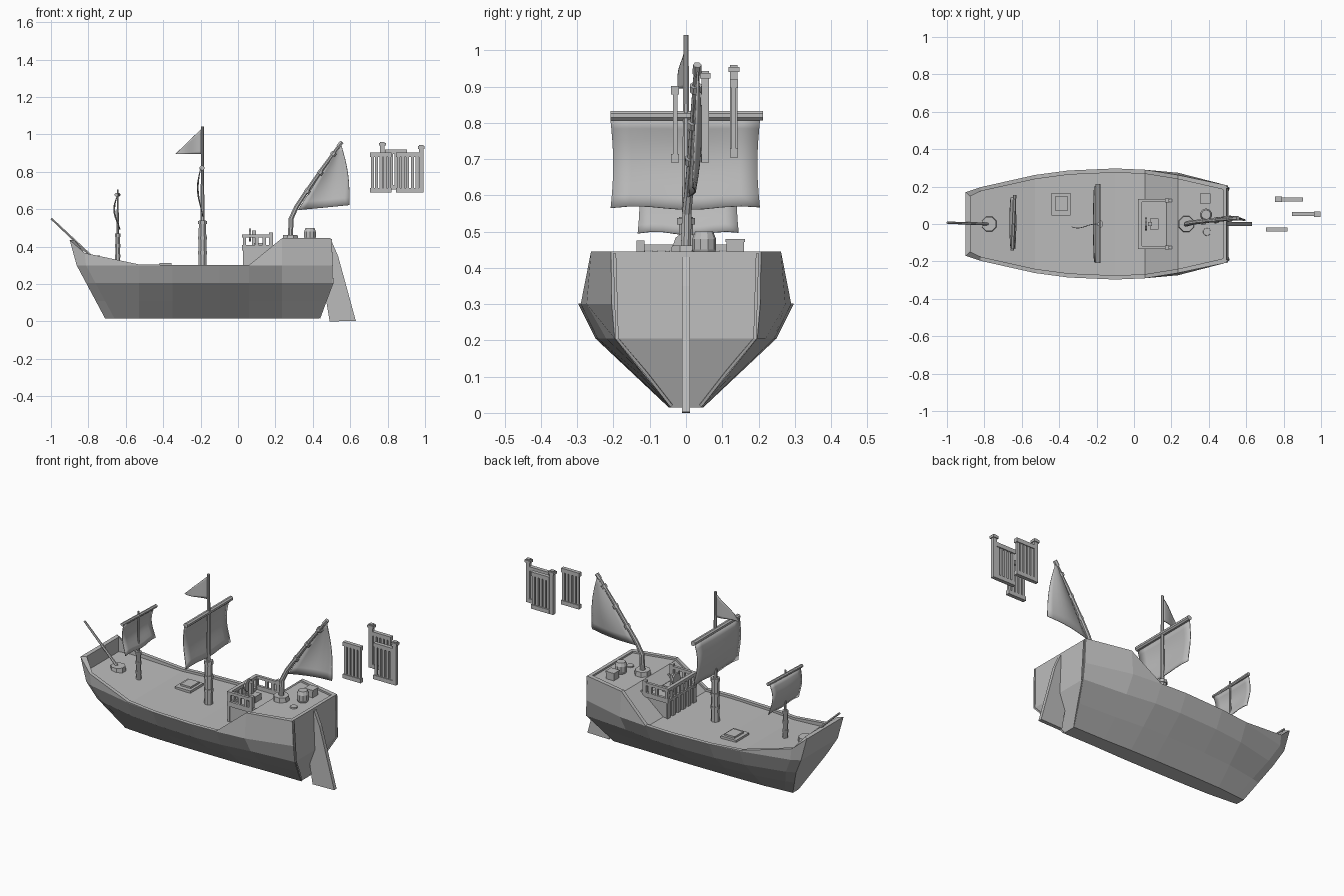
import bpy, bmesh, math
from mathutils import Vector

grey = bpy.data.materials.new("weathered_grey")
grey.diffuse_color = (0.5, 0.5, 0.5, 1)


def make(name, verts, faces, smooth=False):
    me = bpy.data.meshes.new(name)
    me.from_pydata([tuple(v) for v in verts], [], faces)
    bm = bmesh.new()
    bm.from_mesh(me)
    bmesh.ops.recalc_face_normals(bm, faces=bm.faces)
    bm.to_mesh(me)
    bm.free()
    me.materials.append(grey)
    ob = bpy.data.objects.new(name, me)
    bpy.context.collection.objects.link(ob)
    if smooth:
        me.shade_smooth()
    return ob


def box(name, x0, x1, y0, y1, z0, z1):
    v = [(x, y, z) for x in (x0, x1) for y in (y0, y1) for z in (z0, z1)]
    return make(name, v, [(0, 1, 3, 2), (4, 6, 7, 5), (0, 4, 5, 1),
                          (2, 3, 7, 6), (0, 2, 6, 4), (1, 5, 7, 3)])


def tube(name, path, n=8):
    """Round pole through (x, y, z, radius) points."""
    pts = [Vector(p[:3]) for p in path]
    verts, faces = [], []
    for i, p in enumerate(pts):
        d = (pts[min(i + 1, len(pts) - 1)] - pts[max(i - 1, 0)]).normalized()
        side = d.cross(Vector((0, 1, 0)) if abs(d.y) < 0.9 else Vector((1, 0, 0))).normalized()
        up = d.cross(side)
        for k in range(n):
            a = 2 * math.pi * (k + 0.5) / n
            verts.append(p + path[i][3] * (math.cos(a) * side + math.sin(a) * up))
    for i in range(len(pts) - 1):
        for k in range(n):
            m = (k + 1) % n
            faces.append((i * n + k, i * n + m, (i + 1) * n + m, (i + 1) * n + k))
    faces += [tuple(range(n)), tuple(range(len(verts) - n, len(verts)))]
    return make(name, verts, faces)


def cloth(name, fn, nu=8, nv=8):
    """Thin sheet from a function of (u, v)."""
    verts = [fn(i / nu, j / nv) for i in range(nu + 1) for j in range(nv + 1)]
    w = nv + 1
    faces = [(i * w + j, (i + 1) * w + j, (i + 1) * w + j + 1, i * w + j + 1)
             for i in range(nu) for j in range(nv)]
    ob = make(name, verts, faces, True)
    mod = ob.modifiers.new("thickness", "SOLIDIFY")
    mod.thickness = 0.004
    mod.offset = 0
    return ob


# Hull: rings of outer side, rail cap, inner bulwark and deck
# station: x, half width, rail height, deck height
stations = [(-0.9, 0.17, 0.435, 0.35), (-0.82, 0.197, 0.366, 0.34), (-0.53, 0.262, 0.305, 0.292),
            (-0.35, 0.286, 0.302, 0.288), (-0.1, 0.297, 0.302, 0.288), (0.06, 0.29, 0.302, 0.29),
            (0.235, 0.262, 0.445, 0.435), (0.495, 0.207, 0.445, 0.435)]
verts, faces = [], []
last = len(stations) - 1
for i, (x, w, top, deck) in enumerate(stations):
    half = []
    fracs = (0.2, 0.58, 0.95, 0.99, 1) if i == last else (0.16, 0.5, 0.84, 1, 1)
    for z, f in zip((0.015, 0.11, 0.205, 0.3, top), fracs):
        bow = -0.71 - 0.19 * min(1, (z - 0.015) / 0.355)
        px = bow if i == 0 else max(x, bow + 0.05)
        if i == last:
            px = 0.435 + 0.07 * (z - 0.015) / 0.19 if z < 0.205 else 0.505 - 0.04 * (z - 0.205)
        fw = w + 0.012 if (i == 6 and z == 0.3) else w
        half.append((px, fw * f, z))
    ix = x + (0.025 if i == 0 else -0.02 if i == last else 0)
    half += [(ix, w - 0.022, top), (ix, w - 0.022, deck)]
    verts += half + [(a, -b, c) for a, b, c in reversed(half)]
n = 14
for i in range(last):
    for k in range(n):
        m = (k + 1) % n
        faces.append((i * n + k, i * n + m, (i + 1) * n + m, (i + 1) * n + k))
for o in (0, last * n):
    faces += [tuple(o + k for k in q) for q in
              ((0, 1, 12, 13), (1, 2, 11, 12), (2, 3, 10, 11), (3, 4, 9, 10), (4, 5, 8, 9), (5, 6, 7, 8))]
make("hull", verts, faces)

# Rudder
prof = [(0.47, 0.43), (0.5, 0.43), (0.535, 0.35), (0.63, 0.003), (0.49, 0), (0.47, 0.12)]
k = len(prof)
make("rudder", [(x, s * 0.011, z) for s in (-1, 1) for x, z in prof],
     [tuple(range(k)), tuple(range(k, 2 * k))] +
     [(i, (i + 1) % k, k + (i + 1) % k, k + i) for i in range(k)])
# Raised trim strips on the stern
for s in (-1, 1):
    tube("stern_trim", [(0.497, s * 0.197, 0.44, 0.006), (0.506, s * 0.19, 0.205, 0.006),
                        (0.47, s * 0.11, 0.11, 0.006), (0.437, s * 0.04, 0.02, 0.006)], 4)

# Helm platform with front panels and a railing round it
box("helm_platform", 0.035, 0.24, -0.125, 0.125, 0.28, 0.385)
for j in range(6):
    y = -0.12 + j * 0.048
    box("platform_board", 0.026, 0.036, y - 0.012, y + 0.012, 0.285, 0.385)
box("front_rail", 0.022, 0.042, -0.13, 0.13, 0.448, 0.465)
box("front_rail_base", 0.022, 0.042, -0.13, 0.13, 0.385, 0.4)
for j in range(8):
    y = -0.12 + j * 0.24 / 7
    box("front_baluster", 0.026, 0.038, y - 0.007, y + 0.007, 0.395, 0.45)
for s in (-1, 1):
    y = s * 0.125
    box("side_rail", 0.022, 0.185, y - 0.008, y + 0.008, 0.448, 0.465)
    box("side_rail_base", 0.022, 0.24, y - 0.008, y + 0.008, 0.38, 0.408)
    for x in (0.035, 0.1, 0.14, 0.178):
        box("side_baluster", x - 0.009, x + 0.009, y - 0.007, y + 0.007, 0.39, 0.45)
    box("rail_post", 0.165, 0.187, y - 0.011, y + 0.011, 0.385, 0.475)
# Helm
box("helm_stand", 0.085, 0.13, -0.03, 0.03, 0.385, 0.42)
box("helm_post", 0.075, 0.095, -0.012, 0.012, 0.385, 0.485)
tube("helm_wheel", [(0.06, 0, 0.462, 0.036), (0.07, 0, 0.462, 0.036)], 10)

# Deck cargo: hatch, crate, barrel, rope coil
box("hatch", -0.44, -0.34, 0.045, 0.165, 0.285, 0.302)
box("hatch_lid", -0.42, -0.355, 0.07, 0.15, 0.3, 0.312)
box("crate", 0.355, 0.405, 0.112, 0.16, 0.43, 0.475)
box("crate_lid", 0.352, 0.408, 0.109, 0.163, 0.472, 0.48)
tube("barrel", [(0.385, 0.05, 0.43, 0.025), (0.385, 0.05, 0.45, 0.033),
                (0.385, 0.05, 0.48, 0.033), (0.385, 0.05, 0.5, 0.025)], 10)
tube("rope_coil", [(0.39, -0.042, 0.43, 0.022), (0.39, -0.042, 0.442, 0.02)], 10)

# Foremast, mainmast and their collars
for name, x, r, z1, z2, z0 in (("main_mast", -0.19, 0.021, 0.54, 1.042, 0.28),
                               ("fore_mast", -0.643, 0.013, 0.47, 0.705, 0.29)):
    tube(name, [(x, 0, z0, r * 1.15), (x, 0, z1, r)])
    tube(name + "_upper", [(x, 0, z1 - 0.02, r * 0.55), (x, 0, z2, r * 0.36)])
    for f in (0.35, 0.65, 0.97):
        z = z0 + f * (z1 - z0)
        tube(name + "_band", [(x, 0, z - 0.012, r * 1.25), (x, 0, z + 0.006, r * 1.25)])


# Square sails on yards
def square_sail(x, hw, z0, z1, belly, yc):
    def fn(u, v):
        y = yc + hw * (2 * u - 1) * (1 - 0.04 * math.sin(3 * v))
        return (x + belly * math.sin(math.pi * v * 1.25) * (0.7 + 0.3 * math.sin(math.pi * u)),
                y, z1 + (z0 - z1) * v + 0.005 * math.sin(9 * u) * v)
    return fn


cloth("main_sail", square_sail(-0.2, 0.207, 0.565, 0.815, -0.018, -0.002))
cloth("fore_sail", square_sail(-0.645, 0.14, 0.495, 0.672, -0.02, 0.006))
tube("main_yard", [(-0.193, -0.208, 0.82, 0.014), (-0.193, 0.213, 0.82, 0.014)])
tube("fore_yard", [(-0.65, -0.142, 0.678, 0.01), (-0.638, 0.155, 0.678, 0.01)])

# Pennant
cloth("pennant", lambda u, v: (-0.19 - 0.145 * u, -0.016 * math.sin(2.2 * u) + 0.006 * math.sin(6 * u),
                               0.895 + 0.14 * (1 - u) * v))

# Bowsprit and its base
tube("bowsprit_base", [(-0.775, 0, 0.32, 0.045), (-0.775, 0, 0.352, 0.04)])
tube("bowsprit", [(-0.775, 0, 0.34, 0.008), (-0.998, 0.007, 0.55, 0.006)], 6)

# Raked aft mast, boom bands and triangular sail
tube("aft_mast_base", [(0.28, 0, 0.43, 0.046), (0.28, 0, 0.462, 0.042)])
mast = [(0.28, 0, 0.45, 0.015), (0.284, 0.002, 0.55, 0.014), (0.312, 0.008, 0.612, 0.013),
        (0.36, 0.014, 0.685, 0.012), (0.45, 0.022, 0.815, 0.011), (0.545, 0.03, 0.945, 0.009)]
tube("aft_mast", mast)
for t in (0.25, 0.55, 0.85):
    a, b = Vector(mast[2][:3]), Vector(mast[5][:3])
    p, d = a.lerp(b, t), (b - a).normalized() * 0.01
    tube("aft_mast_band", [(*(p - d), 0.017), (*(p + d), 0.017)])
tube("aft_mast_tip", [(0.535, 0.03, 0.935, 0.012), (0.556, 0.031, 0.96, 0.012)], 6)


def aft_sail(u, v):
    a = Vector((0.545, 0.03, 0.95)).lerp(Vector((0.32, 0.006, 0.595)), v)
    b = Vector((0.55, 0.032, 0.95)).lerp(Vector((0.595, 0.018, 0.622)), v)
    p = a.lerp(b, u)
    p.x += 0.016 * math.sin(math.pi * v) * u
    p.y += 0.022 * math.sin(math.pi * u) * math.sin(math.pi * min(1, v * 0.8))
    return p


cloth("aft_sail", aft_sail)


# Loose railing sections beside the ship
def fence(x0, x1, y, z0, z1, post=None, post_top=0):
    box("fence_rail", x0, x1, y - 0.011, y + 0.011, z0, z0 + 0.024)
    box("fence_rail", x0, x1, y - 0.011, y + 0.011, z1 - 0.024, z1)
    for j in range(5):
        x = x0 + 0.012 + j * (x1 - x0 - 0.024) / 4
        box("fence_baluster", x - 0.008, x + 0.008, y - 0.006, y + 0.006, z0 + 0.02, z1 - 0.02)
    if post is not None:
        box("fence_post", post - 0.012, post + 0.012, y - 0.01, y + 0.01, z0, post_top - 0.012)
        box("fence_post_cap", post - 0.018, post + 0.018, y - 0.015, y + 0.015, post_top - 0.02, post_top - 0.006)
        box("fence_post_top", post - 0.012, post + 0.012, y - 0.01, y + 0.01, post_top - 0.008, post_top)


fence(0.706, 0.822, -0.03, 0.69, 0.902)
fence(0.845, 0.97, 0.053, 0.69, 0.902, 0.98, 0.943)
fence(0.785, 0.903, 0.132, 0.705, 0.92, 0.772, 0.96)
